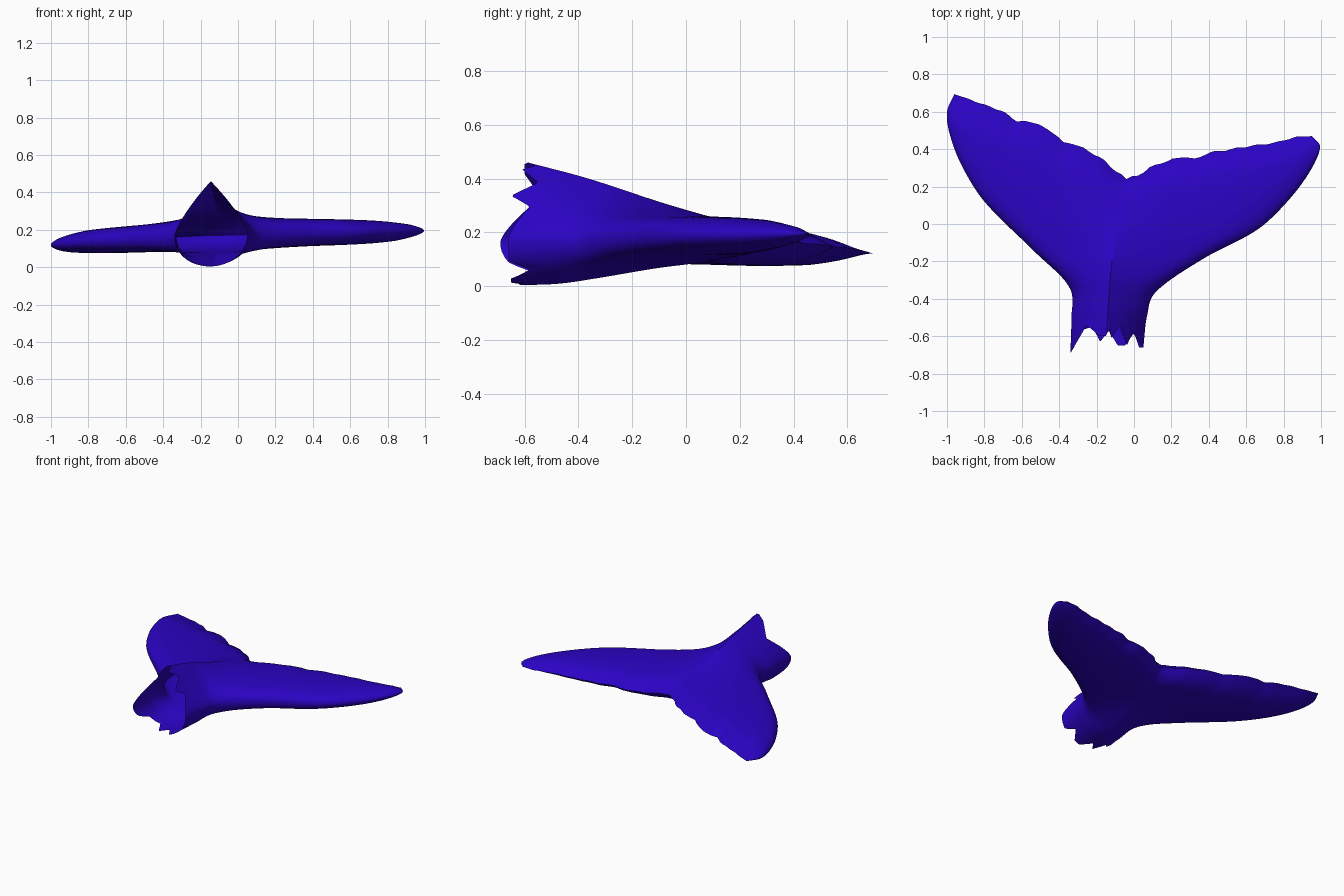
import bpy, bmesh, math

if "Cube" in bpy.data.objects:
    bpy.data.objects.remove(bpy.data.objects["Cube"])


def linear(pts, x):
    """Piecewise linear lookup in (x, y) pairs."""
    if x <= pts[0][0]:
        return pts[0][1]
    for (a, p), (b, q) in zip(pts, pts[1:]):
        if x <= b:
            return p + (q - p) * (x - a) / (b - a)
    return pts[-1][1]


def smooth(keys, vals, t):
    """Hermite curve through vals at the given keys."""
    n = len(keys)
    i = next((k for k in range(n - 1) if t <= keys[k + 1]), n - 2)

    def slope(k):
        a, b = max(k - 1, 0), min(k + 1, n - 1)
        return (vals[b] - vals[a]) / (keys[b] - keys[a])
    h = keys[i + 1] - keys[i]
    s = (t - keys[i]) / h
    return ((2*s**3 - 3*s**2 + 1) * vals[i] + (s**3 - 2*s**2 + s) * h * slope(i)
            + (3*s**2 - 2*s**3) * vals[i + 1] + (s**3 - s**2) * h * slope(i + 1))


# Stations run from the torn stem (0) to the trailing edge (1)
KEYS = [0, .15, .3, .5, .65, .75, .85, .93, 1]
LEFT = ([-.34, -.335, -.345, -.55, -.80, -.92, -.985, -1.0, -.96],
        [-.65, -.51, -.34, -.13, .12, .31, .48, .60, .695])
RIGHT = ([.05, .07, .12, .38, .66, .82, .94, .995, .95],
         [-.65, -.49, -.36, -.18, -.03, .12, .28, .41, .47])
RIDGE = ([-.145, -.14, -.13, -.11, -.09, -.08, -.06, -.05, -.04],
         [-.60, -.47, -.33, -.12, 0, .08, .15, .20, .24])
TOP = [.29, .26, .22, .15, .113, .09, .07, .042, 0]
BOTTOM = [.165, .16, .14, .105, .09, .08, .065, .04, 0]
FLUKE = [.085, .085, .08, .07, .068, .069, .064, .047, 0]

# Height of the middle plane across the span
MID = [(-1, .118), (-.8, .137), (-.5, .152), (-.2, .168), (.1, .175),
       (.4, .185), (.85, .19), (1, .195)]

# Ragged trailing edge, as offsets from the straight line
TRAIL_LEFT = [(0, 0), (.065, .015), (.12, .038), (.2, .05), (.31, .05), (.37, .025), (.41, .055),
              (.48, .055), (.52, .065), (.64, .02), (.72, .035), (.88, .015), (1, 0)]
TRAIL_RIGHT = [(0, 0), (.06, .005), (.12, .03), (.19, .045), (.31, .05), (.37, .02),
               (.44, .04), (.56, .03), (.65, .025), (.8, .01), (.92, .015), (1, 0)]

# Torn front edge of the stem, upper and lower half
TEAR = {1: [(-1, -.69), (-.55, -.54), (-.2, -.6), (-.03, -.6), (.06, -.56), (.12, -.61),
            (.35, -.55), (.55, -.65), (.7, -.58), (1, -.66)],
        -1: [(-1, -.69), (-.9, -.66), (-.75, -.57), (-.4, -.55), (-.18, -.63), (.05, -.57),
             (.3, -.65), (.5, -.65), (.75, -.58), (.88, -.66), (1, -.66)]}


def point(u, t, side):
    """Surface point: u across the span, t along the tail, side up or down."""
    edge = LEFT if u < 0 else RIGHT
    a = abs(u)
    cx, cy = (smooth(KEYS, c, t) for c in RIDGE)
    ex, ey = (smooth(KEYS, c, t) for c in edge)
    x, y = cx + (ex - cx) * a, cy + (ey - cy) * a
    y += linear(TRAIL_LEFT if u < 0 else TRAIL_RIGHT, a) * t ** 4
    y += .006 * math.sin(56 * a) * (1 - a) ** .5 * t ** 10
    if t < .12:
        straight = RIDGE[1][0] + (edge[1][0] - RIDGE[1][0]) * a
        y += (linear(TEAR[side], u) - straight) * (1 - t / .12)
    # ridged stem section blends into a blunt-edged fluke with a low centre ridge
    oval = math.sqrt(max(0, 1 - a * a))
    full = max(0, smooth(KEYS, TOP if side > 0 else BOTTOM, t))
    thin = min(full, max(0, smooth(KEYS, FLUKE, t)))
    stem = full * (.7 * (1 - a) + .3 * oval if side > 0 else oval)
    fluke = thin * math.sqrt(max(0, 1 - a ** 8)) + (full - thin) * (1 - a) ** 2
    w = max(0, min(1, (t - .12) / .42))
    w = w * w * (3 - 2 * w)
    z = linear(MID, x) + side * (stem + (fluke - stem) * w)
    return x, y, max(z, 0)


# Tail fluke: upper and lower skins as one shell, open at the torn stem
ROWS, HALF = 64, 50
verts, faces = [], []
width = 2 * HALF + 1
for side in (1, -1):
    base = len(verts)
    for r in range(ROWS + 1):
        for c in range(-HALF, HALF + 1):
            u = math.sin(math.pi / 2 * c / HALF)
            verts.append(point(u, r / ROWS, side))
    for r in range(ROWS):
        for c in range(width - 1):
            i = base + r * width + c
            quad = (i, i + 1, i + width + 1, i + width)
            faces.append(quad if side > 0 else quad[::-1])

mesh = bpy.data.meshes.new("tail_fluke")
mesh.from_pydata(verts, [], faces)
tail = bpy.data.objects.new("tail_fluke", mesh)
bpy.context.collection.objects.link(tail)

# Weld the skins along the shared edges
bm = bmesh.new()
bm.from_mesh(mesh)
bmesh.ops.remove_doubles(bm, verts=bm.verts, dist=.0004)
bm.to_mesh(mesh)
bm.free()

mat = bpy.data.materials.new("deep_violet")
mat.diffuse_color = (.024, .001, .55, 1)
mat.use_nodes = True
mat.node_tree.nodes["Principled BSDF"].inputs["Base Color"].default_value = mat.diffuse_color
mesh.materials.append(mat)

bpy.context.view_layer.objects.active = tail
tail.select_set(True)
bpy.ops.object.shade_smooth_by_angle(angle=math.radians(50))
